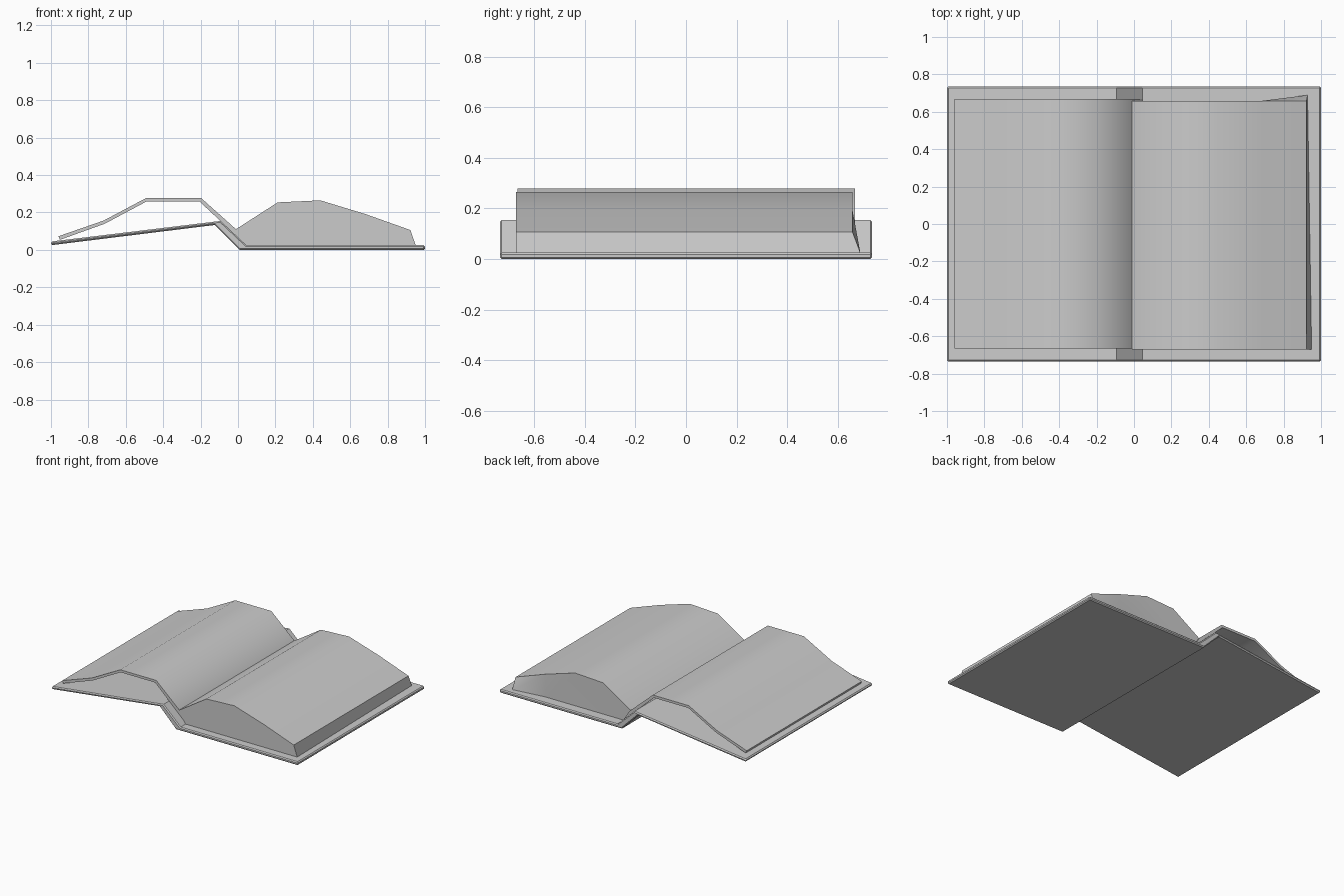
import bpy
import bmesh
import math

if "Cube" in bpy.data.objects:
    bpy.data.objects.remove(bpy.data.objects["Cube"])


def extrude_profile(name, points, y0, y1):
    """Closed x/z outline extruded along y; returns the object."""
    bm = bmesh.new()
    front = [bm.verts.new((x, y0, z)) for x, z in points]
    back = [bm.verts.new((x, y1, z)) for x, z in points]
    n = len(points)
    for i in range(n):
        j = (i + 1) % n
        bm.faces.new((front[i], front[j], back[j], back[i]))
    caps = [bm.faces.new(front), bm.faces.new(back[::-1])]
    return finish(name, bm, caps)


def finish(name, bm, caps):
    bmesh.ops.triangulate(bm, faces=caps)
    bmesh.ops.recalc_face_normals(bm, faces=bm.faces[:])
    mesh = bpy.data.meshes.new(name)
    bm.to_mesh(mesh)
    bm.free()
    obj = bpy.data.objects.new(name, mesh)
    bpy.context.collection.objects.link(obj)
    return obj


def smooth(obj, degrees):
    bpy.ops.object.select_all(action='DESELECT')
    obj.select_set(True)
    bpy.context.view_layer.objects.active = obj
    bpy.ops.object.shade_smooth_by_angle(angle=math.radians(degrees))


# Cover: right board, slanted spine and raised left board in one strip
cover = extrude_profile("cover", [
    (1.0, 0.0), (0.008, 0.0), (-0.125, 0.133), (-1.0, 0.025),
    (-1.0, 0.045), (-0.093, 0.155), (0.045, 0.025), (1.0, 0.025)],
    -0.735, 0.735)
bevel = cover.modifiers.new("edge_bevel", 'BEVEL')
bevel.width = 0.007
bevel.segments = 1
bevel.limit_method = 'ANGLE'
bevel.angle_limit = math.radians(60)

# Left pages: thin arched sheet, open underneath
left_pages = extrude_profile("left_pages", [
    (0.045, 0.025), (-0.01, 0.11), (-0.198, 0.278), (-0.49, 0.278),
    (-0.718, 0.157), (-0.96, 0.073), (-0.952, 0.054), (-0.712, 0.14),
    (-0.487, 0.26), (-0.207, 0.26)], -0.665, 0.668)
smooth(left_pages, 48)

# Right pages: solid block with a rounded top
right_pages = extrude_profile("right_pages", [
    (0.045, 0.024), (-0.012, 0.11), (0.212, 0.254), (0.44, 0.265),
    (0.68, 0.192), (0.922, 0.106), (0.95, 0.024), (0.68, 0.024)],
    -0.671, 0.658)
# Skewed lower back corner of the block
for v in right_pages.data.vertices:
    if v.co.x > 0.94 and v.co.y > 0:
        v.co.x, v.co.y = 0.928, 0.689
smooth(right_pages, 40)
